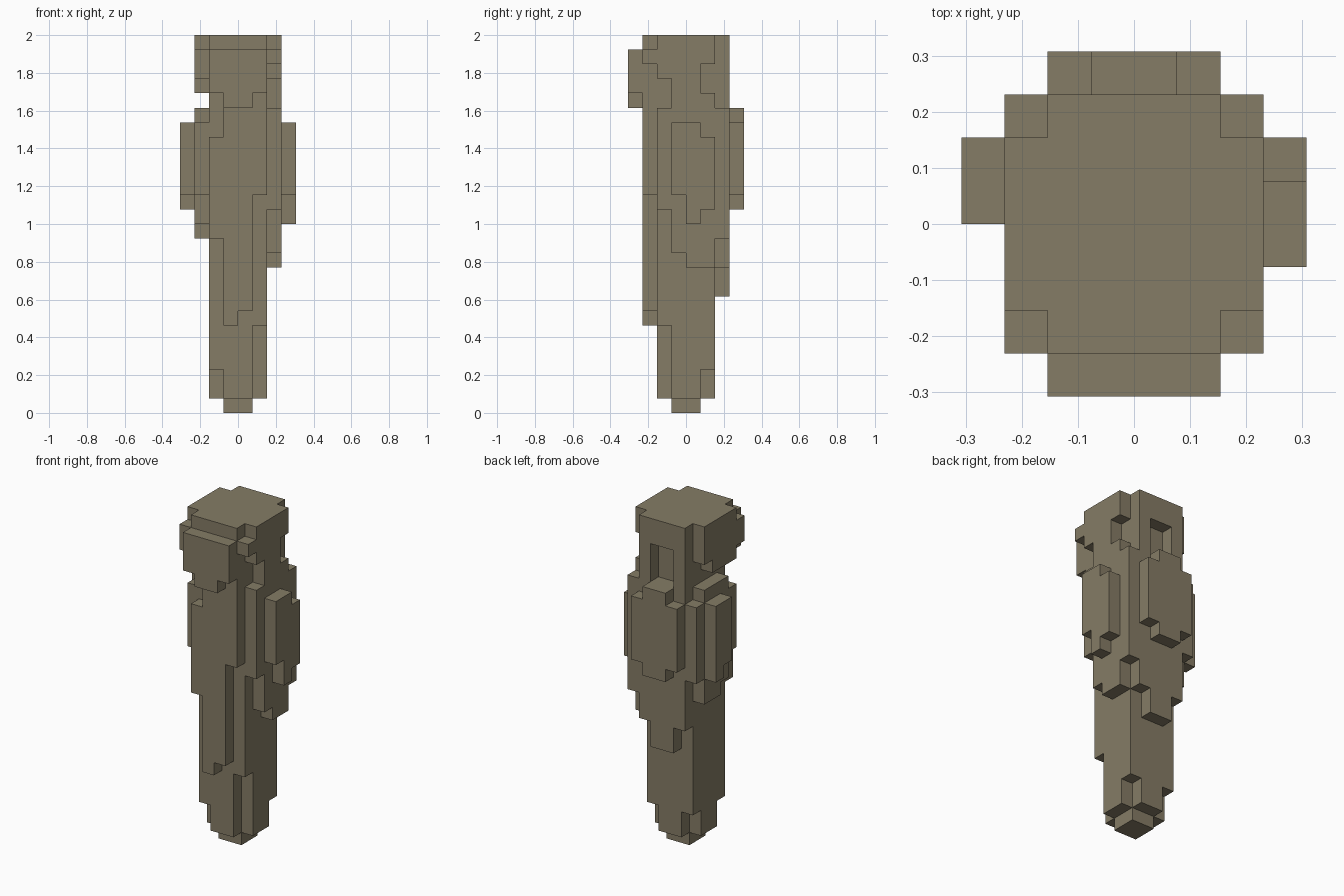
import bpy
import bmesh
from mathutils import Vector

default = bpy.data.objects.get("Cube")
if default:
    bpy.data.objects.remove(default, do_unlink=True)

UNIT = 2 / 26  # edge of one block

# One stone colour for everything
stone = bpy.data.materials.new("olive brown stone")
stone.use_nodes = True
colour = (0.235, 0.202, 0.133, 1)
stone.diffuse_color = colour
shader = next(n for n in stone.node_tree.nodes if n.type == "BSDF_PRINCIPLED")
shader.inputs["Base Color"].default_value = colour
shader.inputs["Roughness"].default_value = 0.9

parts = {}      # part name -> set of block cells
filled = set()  # every occupied cell


def column(part, x, y, *spans):
    """Stack blocks at grid position x, y for each (bottom, top) span."""
    for bottom, top in spans:
        cells = {(x, y, z) for z in range(bottom, top)} - filled
        parts.setdefault(part, set()).update(cells)
        filled.update(cells)


def row_x(part, y, start, columns):
    for i, spans in enumerate(columns):
        column(part, start + i, y, *spans)


def row_y(part, x, start, columns):
    for i, spans in enumerate(columns):
        column(part, x, start + i, *spans)


# Central shaft with notched lower corners, and the tip under it
for x in range(-2, 2):
    for y in range(-2, 2):
        is_corner = x in (-2, 1) and y in (-2, 1)
        foot = 3 if is_corner else 1
        if (x, y) == (1, -2):
            foot = 6
        column("shaft", x, y, (foot, 26))
for x in (-1, 0):
    for y in (-1, 0):
        column("tip", x, y, (0, 1))

# Front: long ridge and overhanging brow
row_x("front_ridge", -3, -2, [
    [(12, 19), (22, 26)],
    [(6, 26)],
    [(7, 26)],
    [(15, 26)],
])
row_x("front_brow", -4, -2, [[(22, 25)], [(21, 25)], [(21, 25)], [(22, 25)]])

# Back: ridge with a recess near the top, and a raised slab
recessed = [(8, 21), (24, 26)]
row_x("back_ridge", 2, -2, [[(10, 26)], recessed, recessed, [(10, 26)]])
row_x("back_slab", 3, -2, [[(15, 20)], [(14, 21)], [(14, 21)], [(15, 20)]])

# Left side: stepped ridge and slab
row_y("left_ridge", 2, -3, [
    [(24, 25)],
    [(14, 21), (23, 26)],
    [(11, 26)],
    [(10, 26)],
    [(10, 22), (24, 26)],
    [(12, 21)],
])
row_y("left_slab", 3, -1, [[(15, 20)], [(13, 20)], [(14, 19)]])

# Right side: ridge split by a groove below the head, and slab
row_y("right_ridge", -3, -3, [
    [(23, 25)],
    [(15, 20), (22, 26)],
    [(13, 21), (22, 26)],
    [(12, 21), (22, 26)],
    [(12, 21), (23, 26)],
    [(14, 20)],
])
row_y("right_slab", -4, 0, [[(15, 20)], [(14, 20)]])


def build(name, cells):
    """Skin the exposed sides of a part and merge its flat areas."""
    bm = bmesh.new()
    for cell in sorted(cells):
        centre = Vector(cell) + Vector((0.5, 0.5, 0.5))
        for axis in range(3):
            for sign in (-1, 1):
                normal = Vector((0, 0, 0))
                normal[axis] = sign
                neighbour = tuple(int(c + n) for c, n in zip(cell, normal))
                if neighbour in filled:
                    continue
                u = Vector((0, 0, 0))
                u[(axis + 1) % 3] = 0.5
                v = normal.cross(u)
                middle = centre + normal / 2
                corners = (-u - v, u - v, u + v, v - u)
                bm.faces.new([bm.verts.new((middle + c) * UNIT) for c in corners])
    bmesh.ops.remove_doubles(bm, verts=bm.verts, dist=UNIT / 100)
    bmesh.ops.dissolve_limit(bm, angle_limit=0.01, verts=bm.verts, edges=bm.edges)
    mesh = bpy.data.meshes.new(name)
    bm.to_mesh(mesh)
    bm.free()
    mesh.materials.append(stone)
    bpy.context.collection.objects.link(bpy.data.objects.new(name, mesh))


for name, cells in parts.items():
    build(name, cells)
